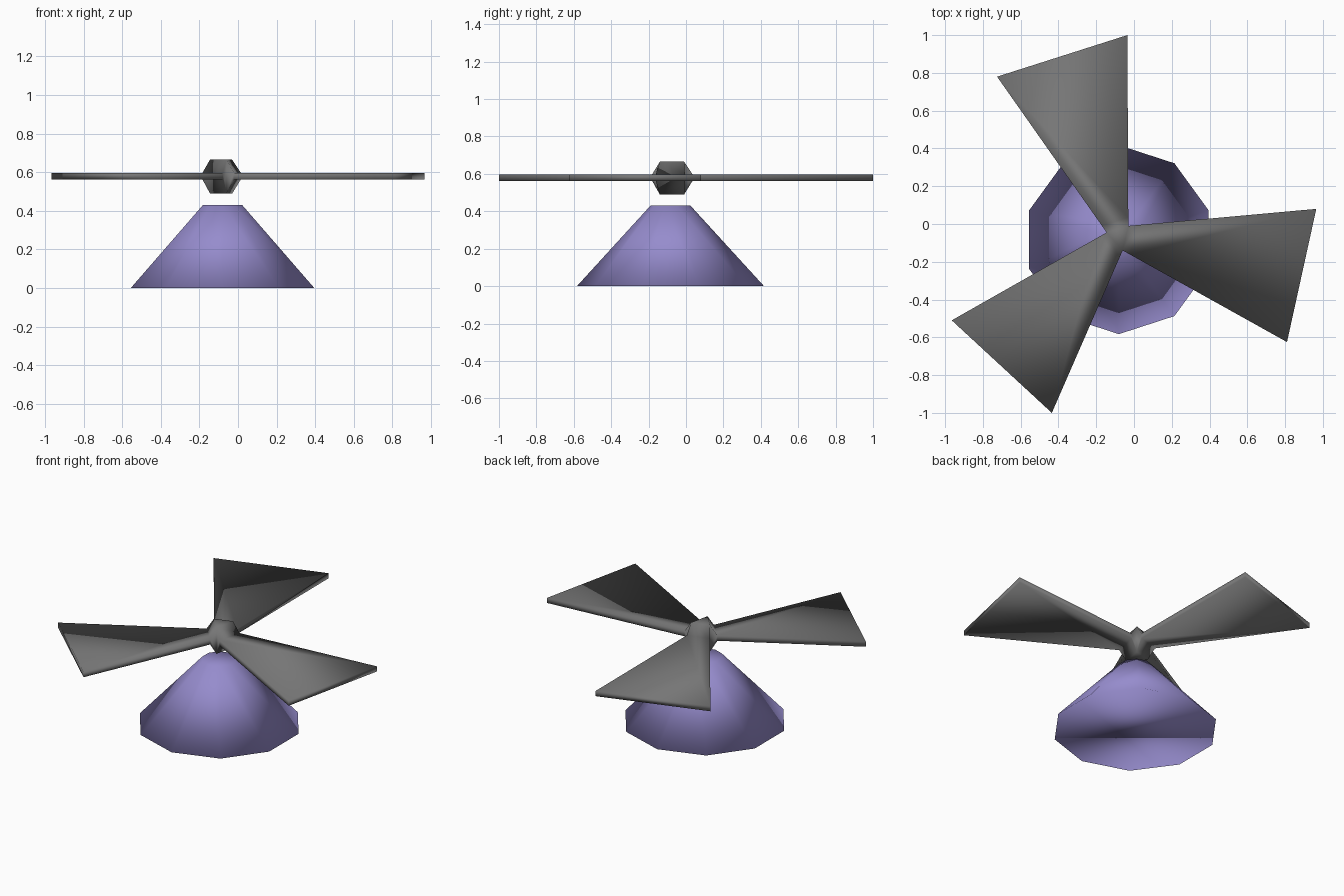
import bpy, bmesh
from mathutils import Vector

if "Cube" in bpy.data.objects:
    bpy.data.objects.remove(bpy.data.objects["Cube"])


def material(name, rgb):
    m = bpy.data.materials.new(name)
    m.diffuse_color = (*rgb, 1.0)
    m.use_nodes = True
    m.node_tree.nodes["Principled BSDF"].inputs["Base Color"].default_value = m.diffuse_color
    return m


purple = material("purple", (0.305, 0.262, 0.610))
dark_grey = material("dark_grey", (0.18, 0.18, 0.18))

# Ten-sided cone base, closed and smooth all over
bpy.ops.mesh.primitive_cone_add(vertices=10, radius1=0.5, radius2=0.107, depth=0.43,
                                location=(-0.08, -0.083, 0.215))
base = bpy.context.object
base.name = "cone_base"
base.data.materials.append(purple)
base.data.shade_smooth()

# Rotor: three-cornered hub, each hub side flaring into a thin blade
HUB_Z = (0.49, 0.665)
BLADE_Z = (0.563, 0.597)
ROOT = 0.045
corners = [(-0.03, -0.01), (-0.145, -0.045), (-0.06, -0.14)]
tips = [[(-0.035, 1.0), (-0.725, 0.78)],
        [(-0.965, -0.51), (-0.435, -1.0)],
        [(0.81, -0.625), (0.965, 0.08)]]

bm = bmesh.new()


def column(xy, zs):
    """Lower and upper vertex at one plan position."""
    return [bm.verts.new((xy[0], xy[1], z)) for z in zs]


hub = [column(c, HUB_Z) for c in corners]
for level in (0, 1):
    bm.faces.new([h[level] for h in hub])

for i in range(3):
    j = (i + 1) % 3
    roots = []
    for c, t in zip((corners[i], corners[j]), tips[i]):
        c, t = Vector(c), Vector(t)
        roots.append(column(c + (t - c).normalized() * ROOT, BLADE_Z))
    ends = [column(t, BLADE_Z) for t in tips[i]]
    rows = [(hub[i], hub[j]), roots, ends]
    for (a, b), (c, d) in zip(rows, rows[1:]):
        for level in (0, 1):
            bm.faces.new((a[level], b[level], d[level], c[level]))
        bm.faces.new((a[0], a[1], c[1], c[0]))
        bm.faces.new((b[0], b[1], d[1], d[0]))
    a, b = ends
    bm.faces.new((a[0], a[1], b[1], b[0]))

bmesh.ops.recalc_face_normals(bm, faces=bm.faces)
mesh = bpy.data.meshes.new("rotor")
bm.to_mesh(mesh)
bm.free()
mesh.materials.append(dark_grey)
mesh.shade_smooth()
rotor = bpy.data.objects.new("rotor", mesh)
bpy.context.collection.objects.link(rotor)
